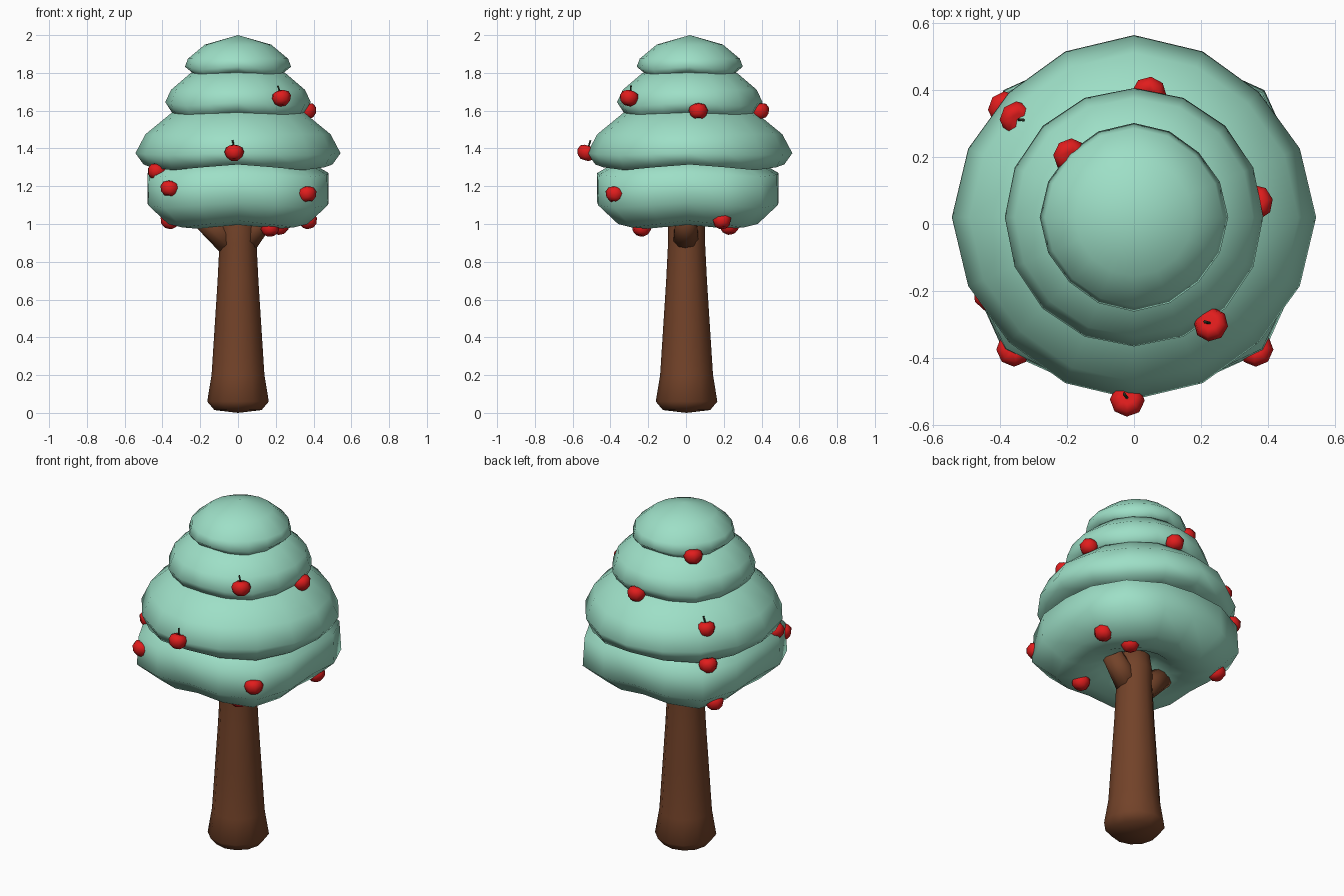
import bpy, bmesh, math
from mathutils import Vector

if "Cube" in bpy.data.objects:
    bpy.data.objects.remove(bpy.data.objects["Cube"])


def material(name, rgb):
    m = bpy.data.materials.new(name)
    m.diffuse_color = (*rgb, 1)
    m.use_nodes = True
    m.node_tree.nodes["Principled BSDF"].inputs["Base Color"].default_value = m.diffuse_color
    return m


LEAF = material("leaf", (0.34, 0.74, 0.57))
BARK = material("bark", (0.17, 0.055, 0.022))
RED = material("apple_red", (0.75, 0.012, 0.012))
STEM = material("stem_dark", (0.02, 0.03, 0.015))


def finish(bm, name, mats):
    bmesh.ops.recalc_face_normals(bm, faces=bm.faces)
    for f in bm.faces:
        f.smooth = True
    me = bpy.data.meshes.new(name)
    bm.to_mesh(me)
    bm.free()
    for m in mats:
        me.materials.append(m)
    ob = bpy.data.objects.new(name, me)
    bpy.context.collection.objects.link(ob)
    return ob


def lathe(bm, rings, sides, cy=0.0):
    """Rings are (radius, z, radius wave, height wave); waves repeat four times round."""
    prev = None
    for r, z, rw, zw in rings:
        if r == 0:
            cur = [bm.verts.new((0, cy, z))]
        else:
            cur = []
            for i in range(sides):
                a = math.tau * i / sides
                w = math.cos(4 * a)
                rr = r + rw * w
                cur.append(bm.verts.new((rr * math.cos(a), cy + rr * math.sin(a), z + zw * w)))
        if prev:
            for i in range(sides):
                j = (i + 1) % sides
                q = [prev[i % len(prev)], prev[j % len(prev)], cur[j % len(cur)], cur[i % len(cur)]]
                bm.faces.new(list(dict.fromkeys(q)))
        prev = cur


def tube(bm, a, b, r1, r2, sides):
    a, b = Vector(a), Vector(b)
    d = b - a
    rot = d.to_track_quat('Z', 'Y').to_matrix().to_4x4()
    rot.translation = (a + b) / 2
    return bmesh.ops.create_cone(bm, cap_ends=True, segments=sides, radius1=r1, radius2=r2,
                                 depth=d.length, matrix=rot)["verts"]


# Foliage tiers, bottom to top
TIERS = {
    "foliage_bottom": (0.01, [
        (0, 1.36, 0, 0), (0.36, 1.34, 0, 0), (0.51, 1.26, -0.03, 0.01), (0.515, 1.1, -0.035, 0.015),
        (0.40, 1.0, -0.02, 0.018), (0.29, 0.985, -0.01, 0.01), (0.19, 1.02, 0, 0), (0.11, 1.08, 0, 0),
        (0, 1.1, 0, 0)]),
    "foliage_lower_middle": (0.02, [
        (0, 1.66, 0, 0), (0.35, 1.59, 0, 0), (0.485, 1.475, 0.005, 0), (0.535, 1.37, 0.008, 0.005),
        (0.495, 1.3, 0.005, 0.015), (0.36, 1.31, 0, 0.01), (0, 1.36, 0, 0)]),
    "foliage_upper_middle": (0.02, [
        (0, 1.85, 0, 0), (0.25, 1.8, 0, 0), (0.355, 1.71, 0, 0), (0.385, 1.635, 0, 0.01),
        (0.345, 1.565, 0, 0.018), (0.25, 1.59, 0, 0.01), (0, 1.63, 0, 0)]),
    "foliage_top": (0.02, [
        (0, 2.0, 0, 0), (0.175, 1.95, 0, 0), (0.262, 1.875, 0.003, 0), (0.277, 1.825, 0.004, 0.008),
        (0.24, 1.785, 0, 0.014), (0.16, 1.81, 0, 0), (0, 1.83, 0, 0)]),
}
for name, (cy, rings) in TIERS.items():
    bm = bmesh.new()
    lathe(bm, rings, 16, cy)
    finish(bm, name, [LEAF])

# Trunk with flared foot and two side branches running into the foliage
bm = bmesh.new()
lathe(bm, [(r, z, 0, 0) for r, z in (
    (0, 0), (0.125, 0.015), (0.163, 0.06), (0.14, 0.2), (0.124, 0.45), (0.108, 0.7),
    (0.098, 0.9), (0.098, 1.0), (0.08, 1.12), (0, 1.14))], 12, 0.003)
finish(bm, "trunk", [BARK])
bm = bmesh.new()
tube(bm, (-0.03, 0, 0.89), (-0.22, 0, 1.06), 0.075, 0.055, 10)
tube(bm, (0.03, 0, 0.90), (0.16, 0, 1.06), 0.072, 0.055, 10)
finish(bm, "branches", [BARK])

# Apples: round body with a dimple on top and a leaning stem
SPOTS = [
    (-0.02, -0.525, 1.38), (0.23, -0.30, 1.67), (-0.36, -0.375, 1.19), (0.365, -0.375, 1.16),
    (0.365, 0.065, 1.60), (0.045, 0.39, 1.60), (-0.19, 0.205, 1.81), (-0.35, 0.315, 1.47),
    (-0.385, 0.345, 1.28), (-0.43, -0.21, 1.28), (0.37, 0.19, 1.02), (-0.36, 0.25, 1.02),
    (0.17, -0.235, 0.98), (0.22, 0.23, 0.99)]
for i, p in enumerate(SPOTS):
    bm = bmesh.new()
    lathe(bm, [(r, z, 0, 0) for r, z in (
        (0, 0.022), (0.022, 0.035), (0.043, 0.025), (0.052, 0.002), (0.042, -0.027),
        (0.022, -0.043), (0, -0.04))], 8)
    vs = tube(bm, (0, 0, 0.02), (0.01, 0, 0.065), 0.004, 0.005, 5)
    for f in {f for v in vs for f in v.link_faces}:
        f.material_index = 1
    ob = finish(bm, f"apple_{i + 1}", [RED, STEM])
    ob.location = p
    # lean the stem towards the middle of the tree
    inward = Vector((-p[0], -p[1], 0)).normalized()
    ob.rotation_euler = (inward * 0.3 + Vector((0, 0, 1))).to_track_quat('Z', 'Y').to_euler()
